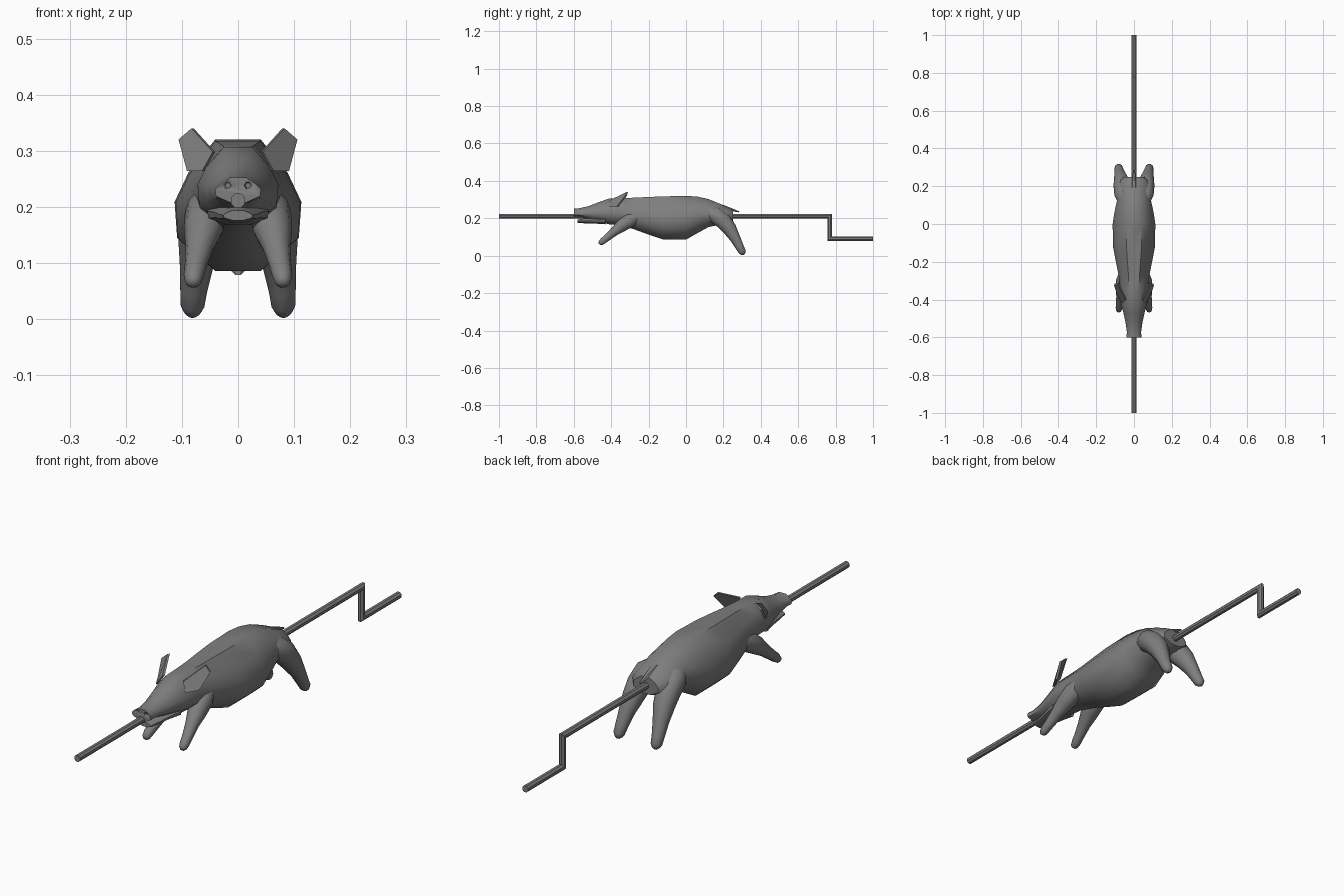
import bpy, bmesh, math
from mathutils import Vector

cube = bpy.data.objects.get("Cube")
if cube:
    bpy.data.objects.remove(cube, do_unlink=True)

grey = bpy.data.materials.new("roast_grey")
grey.use_nodes = True
colour = (0.21, 0.21, 0.21, 1)
grey.diffuse_color = colour
grey.node_tree.nodes["Principled BSDF"].inputs["Base Color"].default_value = colour


def loft(name, rings, angle=50):
    """Skin a list of equal-length point rings and cap both ends."""
    bm = bmesh.new()
    loops = [[bm.verts.new(p) for p in ring] for ring in rings]
    for a, b in zip(loops, loops[1:]):
        n = len(a)
        for i in range(n):
            j = (i + 1) % n
            bm.faces.new((a[i], a[j], b[j], b[i]))
    bm.faces.new(loops[0])
    bm.faces.new(loops[-1])
    return finish(name, bm, angle)


def finish(name, bm, angle):
    bmesh.ops.recalc_face_normals(bm, faces=bm.faces)
    mesh = bpy.data.meshes.new(name)
    bm.to_mesh(mesh)
    bm.free()
    mesh.materials.append(grey)
    ob = bpy.data.objects.new(name, mesh)
    bpy.context.collection.objects.link(ob)
    activate(ob)
    bpy.ops.object.shade_smooth_by_angle(angle=math.radians(angle))
    return ob


def activate(ob):
    bpy.ops.object.select_all(action='DESELECT')
    ob.select_set(True)
    bpy.context.view_layer.objects.active = ob


# Barrel cross-section, right half, from top to bottom
HALF = [(0.36, 1), (0.78, 0.5), (1, 0.05), (0.96, -0.5), (0.36, -1)]
SECTION = HALF + [(-x, z) for x, z in reversed(HALF)]


def section(y, low, high, width):
    mid, half = (low + high) / 2, (high - low) / 2
    return [(x * width, y, mid + z * half) for x, z in SECTION]


def tube(name, path, sides=10, flat=1.0):
    """Round limb through (x, y, z, radius) stations."""
    pts = [Vector(p[:3]) for p in path]
    rings = []
    for i, p in enumerate(pts):
        d = (pts[min(i + 1, len(pts) - 1)] - pts[max(i - 1, 0)]).normalized()
        u = (Vector((1, 0, 0)) - d * d.x).normalized()
        v = d.cross(u)
        r = path[i][3]
        rings.append([p + u * r * math.cos(t) + v * r * flat * math.sin(t)
                      for t in (math.tau * k / sides for k in range(sides))])
    return loft(name, rings)


# Body, neck and head in one skin: y, bottom, top, half width
body = loft("pig_body", [section(*s) for s in (
    (-0.60, 0.208, 0.252, 0.041), (-0.575, 0.205, 0.253, 0.037),
    (-0.52, 0.196, 0.265, 0.045), (-0.47, 0.182, 0.285, 0.056),
    (-0.41, 0.168, 0.306, 0.072), (-0.35, 0.162, 0.308, 0.071),
    (-0.28, 0.142, 0.310, 0.080), (-0.20, 0.113, 0.314, 0.096),
    (-0.12, 0.086, 0.317, 0.111), (0.00, 0.086, 0.320, 0.113),
    (0.06, 0.120, 0.316, 0.104), (0.12, 0.153, 0.303, 0.091),
    (0.18, 0.165, 0.278, 0.088), (0.22, 0.170, 0.260, 0.080),
    (0.25, 0.180, 0.245, 0.055))])

# Nostril dimples
for side in (-1, 1):
    cutter = tube("nostril_cutter", [(side * 0.018, -0.61, 0.238, 0.009),
                                     (side * 0.018, -0.59, 0.238, 0.005)], 6)
    cutter.hide_render = True
    cut = body.modifiers.new("nostril", 'BOOLEAN')
    cut.operation = 'DIFFERENCE'
    cut.object = cutter
    activate(body)
    bpy.ops.object.modifier_apply(modifier=cut.name)
    bpy.data.objects.remove(cutter, do_unlink=True)

# Lower jaw hanging open under the spit
loft("lower_jaw", [section(*s) for s in (
    (-0.58, 0.176, 0.194, 0.026), (-0.53, 0.172, 0.200, 0.034),
    (-0.49, 0.172, 0.208, 0.042), (-0.43, 0.168, 0.215, 0.055))], 30)

# Legs and ears on both sides
for side, label in ((1, "left"), (-1, "right")):
    tube(label + "_front_leg", [(side * x, y, z, r) for x, y, z, r in (
        (0.045, -0.25, 0.215, 0.030), (0.055, -0.30, 0.190, 0.040),
        (0.062, -0.345, 0.160, 0.035), (0.069, -0.385, 0.128, 0.025),
        (0.075, -0.42, 0.098, 0.020), (0.079, -0.445, 0.078, 0.018),
        (0.080, -0.458, 0.066, 0.014), (0.080, -0.463, 0.061, 0.007))])
    tube(label + "_hind_leg", [(side * x, y, z, r) for x, y, z, r in (
        (0.050, 0.11, 0.235, 0.030), (0.058, 0.155, 0.218, 0.046),
        (0.062, 0.20, 0.185, 0.046), (0.067, 0.232, 0.145, 0.040),
        (0.074, 0.262, 0.095, 0.030), (0.079, 0.285, 0.050, 0.024),
        (0.081, 0.300, 0.022, 0.021), (0.081, 0.305, 0.010, 0.014),
        (0.081, 0.307, 0.004, 0.006))])
    outline = [(0.045, -0.405, 0.298), (0.064, -0.42, 0.264),
               (0.091, -0.37, 0.264), (0.106, -0.325, 0.320),
               (0.083, -0.32, 0.340)]
    loft(label + "_ear", [[(side * (x + dx), y + dy, z) for x, y, z in outline]
                          for dx, dy in ((0, 0), (-0.004, 0.009))], 30)

# Short tail
tube("tail", [(0, 0.19, 0.263, 0.018), (0, 0.235, 0.250, 0.012),
              (0, 0.265, 0.240, 0.008), (0, 0.285, 0.234, 0.004)], 6, 0.7)

# Spit rod with a cranked handle; slant mitres the two corners
RADIUS = 0.0135
rod = []
for y, z, slant in ((-1, 0.211, 0), (0.768, 0.211, 1), (0.768, 0.091, 1), (1, 0.091, 0)):
    rod.append([(RADIUS * math.cos(t), y + slant * RADIUS * math.sin(t), z + RADIUS * math.sin(t))
                for t in (math.tau * (k + 0.5) / 8 for k in range(8))])
loft("spit_rod", rod, 30)
